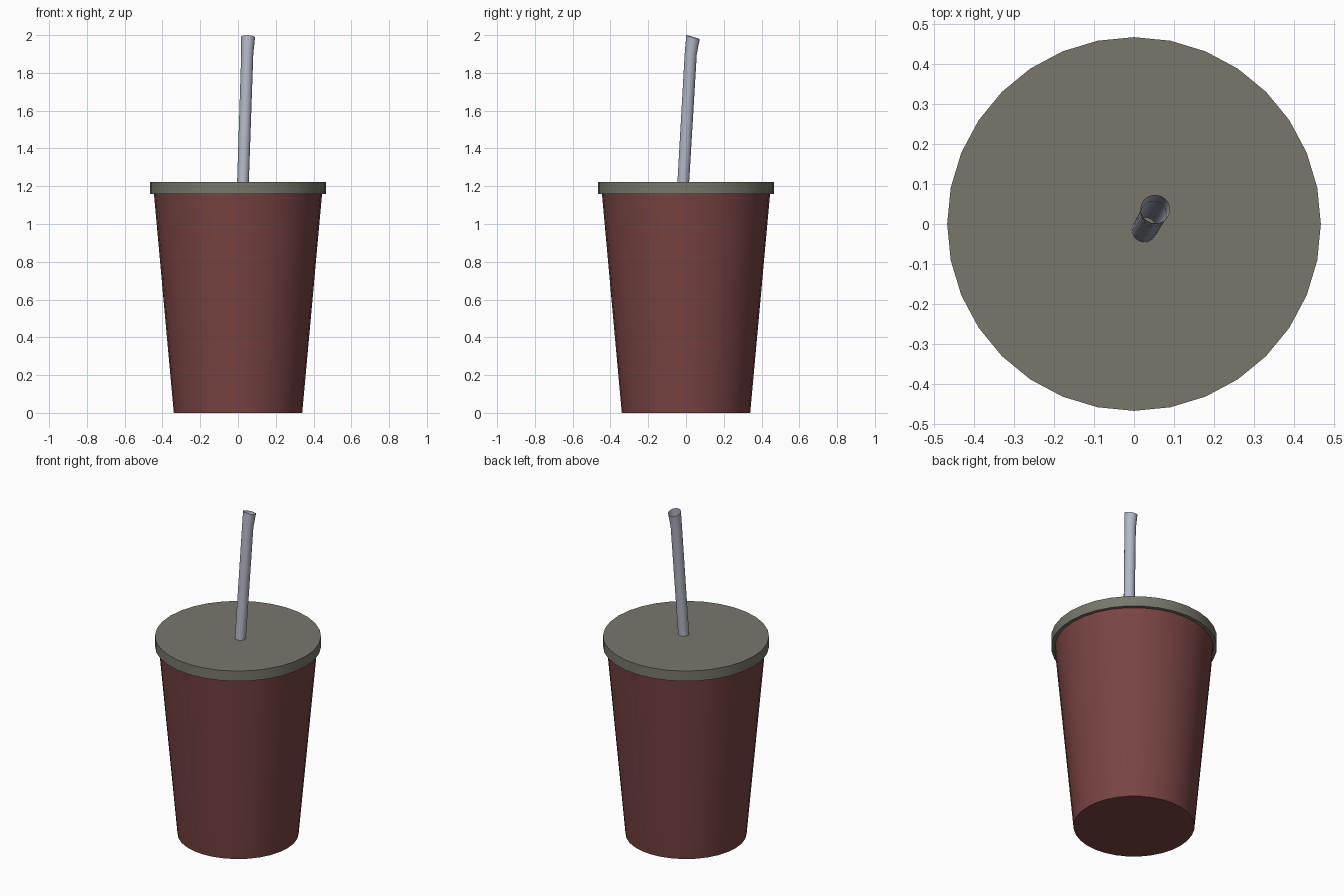
import bpy, bmesh, math
from mathutils import Vector

default = bpy.data.objects.get("Cube")
if default:
    bpy.data.objects.remove(default, do_unlink=True)


def material(name, rgb):
    mat = bpy.data.materials.new(name)
    mat.use_nodes = True
    mat.diffuse_color = (*rgb, 1)
    mat.node_tree.nodes["Principled BSDF"].inputs["Base Color"].default_value = (*rgb, 1)
    return mat


def loft(name, rings, sides, mat, caps):
    """Skin a tube through rings of (centre, radius, axis)."""
    bm = bmesh.new()
    loops = []
    for centre, radius, axis in rings:
        turn = Vector((0, 0, 1)).rotation_difference(Vector(axis))
        loop = []
        for i in range(sides):
            a = math.tau * i / sides
            offset = turn @ Vector((radius * math.cos(a), radius * math.sin(a), 0))
            loop.append(bm.verts.new(Vector(centre) + offset))
        loops.append(loop)
    for low, high in zip(loops, loops[1:]):
        for i in range(sides):
            j = (i + 1) % sides
            bm.faces.new((low[i], low[j], high[j], high[i]))
    if caps:
        bm.faces.new(loops[0][::-1])
        bm.faces.new(loops[-1])
    mesh = bpy.data.meshes.new(name)
    bm.to_mesh(mesh)
    bm.free()
    mesh.materials.append(mat)
    obj = bpy.data.objects.new(name, mesh)
    bpy.context.collection.objects.link(obj)
    bpy.ops.object.select_all(action="DESELECT")
    obj.select_set(True)
    bpy.context.view_layer.objects.active = obj
    bpy.ops.object.shade_smooth_by_angle(angle=math.radians(40))
    return obj


red = material("dark red", (0.19, 0.058, 0.055))
grey = material("warm grey", (0.19, 0.183, 0.148))
silver = material("pale blue grey", (0.46, 0.48, 0.58))
UP = (0, 0, 1)

# Tapered cup with a closed base
loft("cup", [((0, 0, 0), 0.34, UP), ((0, 0, 1.18), 0.447, UP)], 32, red, True)

# Flat lid overhanging the cup
loft("lid", [((0, 0, 1.16), 0.466, UP), ((0, 0, 1.223), 0.466, UP)], 32, grey, True)

# Open leaning straw that bends and flares at the mouth
lean = (0.034, 0.059, 1)
loft("straw", [((0.026, -0.015, 1.21), 0.031, lean),
               ((0.049, 0.025, 1.9), 0.032, lean),
               ((0.053, 0.037, 1.989), 0.037, (0.05, 0.3, 1))], 24, silver, False)
